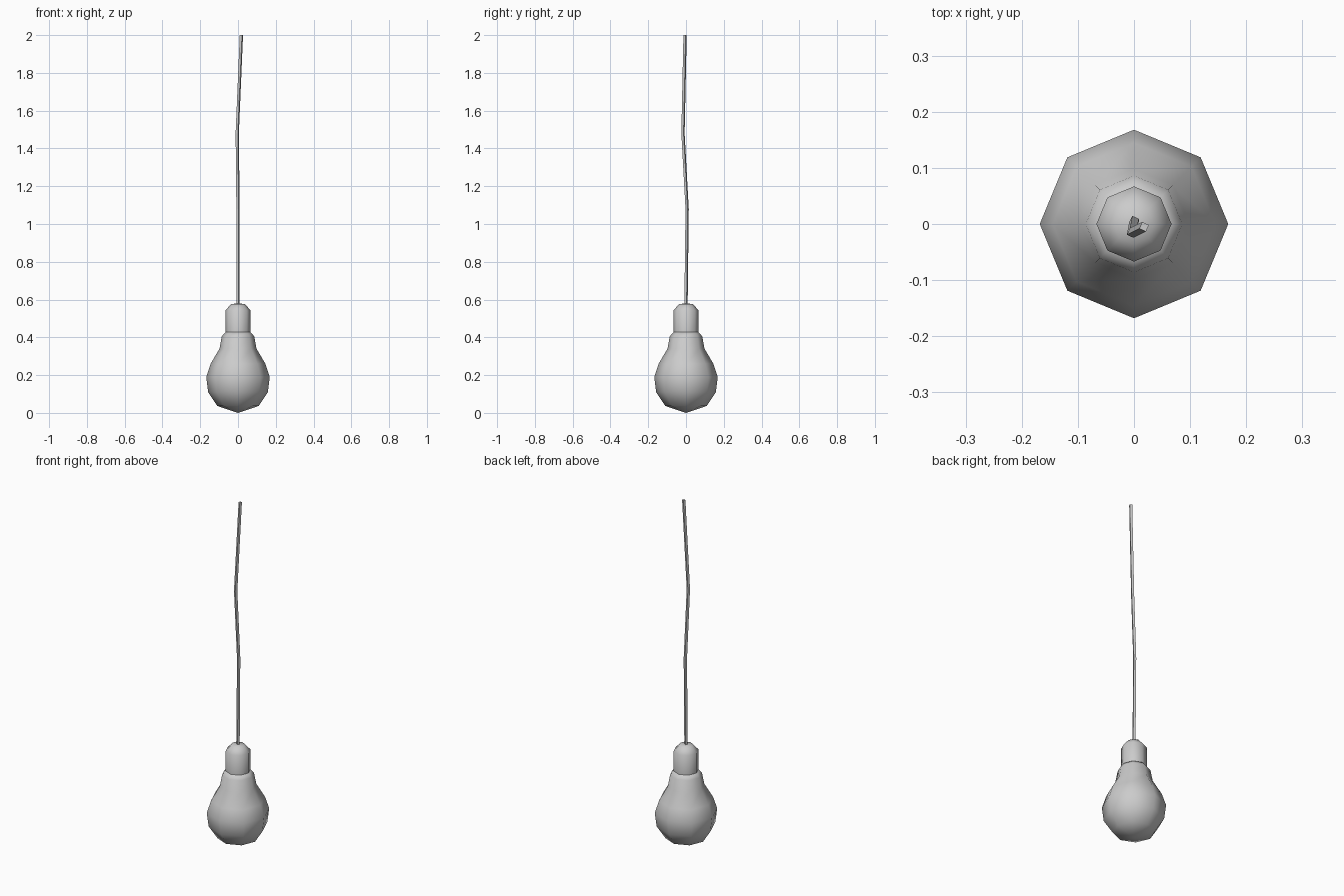
import bpy, bmesh
from math import cos, sin, pi, radians

if "Cube" in bpy.data.objects:
    bpy.data.objects.remove(bpy.data.objects["Cube"])


def skin(name, rings, smooth):
    """Bridge equal rings of points and cap both ends."""
    bm = bmesh.new()
    vr = [[bm.verts.new(p) for p in ring] for ring in rings]
    n = len(vr[0])
    for a, b in zip(vr, vr[1:]):
        for i in range(n):
            j = (i + 1) % n
            bm.faces.new((a[i], a[j], b[j], b[i]))
    bm.faces.new(vr[0][::-1])
    bm.faces.new(vr[-1])
    bmesh.ops.remove_doubles(bm, verts=bm.verts[:], dist=0.0002)
    bmesh.ops.recalc_face_normals(bm, faces=bm.faces[:])
    me = bpy.data.meshes.new(name)
    bm.to_mesh(me)
    bm.free()
    ob = bpy.data.objects.new(name, me)
    bpy.context.collection.objects.link(ob)
    for p in me.polygons:
        p.use_smooth = smooth
    return ob


def ring(x, y, z, r, n, turn=0.0):
    return [(x + r * cos(2 * pi * i / n + turn),
             y + r * sin(2 * pi * i / n + turn), z) for i in range(n)]


def lathe(name, profile, n=8):
    return skin(name, [ring(0, 0, z, r, n) for r, z in profile], True)


# glass bulb
lathe("bulb", [(0.00001, 0.0), (0.11, 0.037), (0.158, 0.11), (0.168, 0.19),
               (0.145, 0.26), (0.098, 0.34), (0.086, 0.405), (0.067, 0.427)])

# socket with bevelled top
socket = lathe("socket", [(0.067, 0.425), (0.067, 0.542), (0.036, 0.577),
                          (0.00001, 0.579)])

# kinked square cord
path = [(0, 0, 0.57), (0, 0.006, 1.08), (-0.004, -0.016, 1.48), (0.018, -0.005, 2.0)]
skin("cord", [ring(x, y, z, 0.0092, 4, radians(20)) for x, y, z in path], False)

# keep the socket base crisp
bpy.context.view_layer.objects.active = socket
socket.select_set(True)
bpy.ops.object.shade_smooth_by_angle(angle=radians(60))
